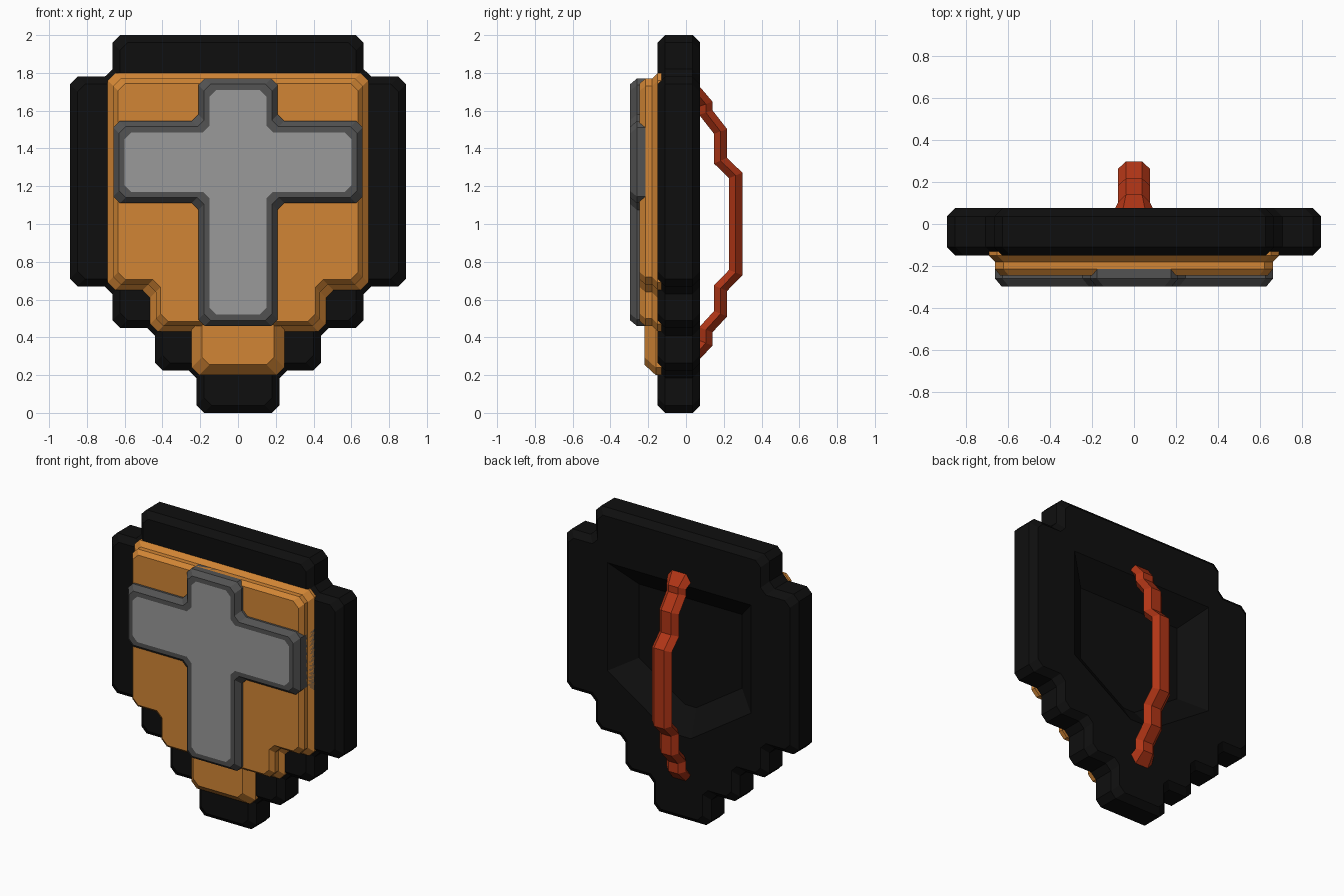
import bpy
import bmesh
from mathutils import Vector

if "Cube" in bpy.data.objects:
    bpy.data.objects.remove(bpy.data.objects["Cube"], do_unlink=True)


def material(name, r, g, b):
    m = bpy.data.materials.new(name)
    m.use_nodes = True
    m.diffuse_color = (r, g, b, 1)
    m.node_tree.nodes["Principled BSDF"].inputs["Base Color"].default_value = (r, g, b, 1)
    return m


black = material("black", 0.0045, 0.0045, 0.0045)
orange = material("orange", 0.64, 0.235, 0.035)
dark_grey = material("dark grey", 0.085, 0.085, 0.085)
light_grey = material("light grey", 0.32, 0.32, 0.32)
red = material("rust red", 0.44, 0.036, 0.008)


def mirrored(half):
    """Close a right-hand outline, given from bottom to top, across x = 0."""
    return [Vector(p) for p in half] + [Vector((-x, z)) for x, z in reversed(half)]


def inset(points, d):
    """Move every edge of the outline inward by d."""
    result = []
    for i, p in enumerate(points):
        a = (p - points[i - 1]).normalized()
        b = (points[(i + 1) % len(points)] - p).normalized()
        n1, n2 = Vector((-a.y, a.x)), Vector((-b.y, b.x))
        result.append(p + (n1 + n2) * d / (1 + n1.dot(n2)))
    return result


def chamfer(points, c):
    """Cut every corner of the outline."""
    result = []
    for i, p in enumerate(points):
        for q in (points[i - 1], points[(i + 1) % len(points)]):
            result.append(p + (q - p).normalized() * c)
    return result


def finish(bm, name, mats):
    bmesh.ops.recalc_face_normals(bm, faces=bm.faces[:])
    mesh = bpy.data.meshes.new(name)
    bm.to_mesh(mesh)
    bm.free()
    for m in mats:
        mesh.materials.append(m)
    obj = bpy.data.objects.new(name, mesh)
    bpy.context.collection.objects.link(obj)
    return obj


def bridge(bm, rings):
    """Join consecutive rings with quads and return the two caps."""
    for r, s in zip(rings, rings[1:]):
        for i in range(len(r)):
            j = (i + 1) % len(r)
            bm.faces.new((r[i], r[j], s[j], s[i]))
    return bm.faces.new(rings[0]), bm.faces.new(rings[-1])


def plate(name, half, levels, mats, corner=0.04):
    """Stack inset copies of an outline; levels are (inset, y)."""
    bm = bmesh.new()
    rings = []
    for d, y in levels:
        pts = inset(mirrored(half), d)
        if corner:
            pts = chamfer(pts, corner)
        rings.append([bm.verts.new((p.x, y, p.y)) for p in pts])
    caps = bridge(bm, rings)
    caps[1].material_index = len(mats) - 1
    return finish(bm, name, mats)


# Stepped shield body
body = plate("shield_body",
             [(0.22, 0), (0.22, 0.225), (0.44, 0.225), (0.44, 0.45), (0.665, 0.45),
              (0.665, 0.67), (0.89, 0.67), (0.89, 1.78), (0.665, 1.78), (0.665, 2)],
             [(0.04, 0.075), (0, 0.035), (0, -0.11), (0.04, -0.15)], [black])

# Dished recess in the back
cutter = plate("recess_cutter", [(0.09, 0.59), (0.55, 0.89), (0.55, 1.64)],
               [(-0.04, 0.106), (0, 0.075), (0.155, -0.05)], [black], corner=0)
cutter.hide_render = True
cut = body.modifiers.new("recess", 'BOOLEAN')
cut.operation = 'DIFFERENCE'
cut.solver = 'EXACT'
cut.object = cutter
bpy.context.view_layer.objects.active = body
bpy.ops.object.modifier_apply(modifier=cut.name)
bpy.data.objects.remove(cutter, do_unlink=True)

# Raised front panel and its lower tab
plate("front_panel",
      [(0.465, 0.43), (0.465, 0.65), (0.69, 0.65), (0.69, 1.8)],
      [(0, -0.13), (0, -0.15), (0.03, -0.18), (0.03, -0.215), (0.055, -0.245)], [orange])
plate("front_panel_tab", [(0.245, 0.2), (0.245, 0.6)],
      [(0, -0.13), (0, -0.16), (0.055, -0.22)], [orange])

# Cross with a light inlaid face
plate("front_cross",
      [(0.24, 0.43), (0.24, 1.08), (0.69, 1.08), (0.69, 1.575), (0.24, 1.575), (0.24, 1.8)],
      [(0, -0.13), (0, -0.15), (0.03, -0.18), (0.03, -0.26), (0.06, -0.296), (0.09, -0.297)],
      [dark_grey, light_grey], corner=0.035)

# Stepped grip on the back, a hexagonal section swept along a path of (y, z)
path = [Vector(p) for p in (
    (0.05, 1.70), (0.105, 1.635), (0.105, 1.59), (0.183, 1.49), (0.183, 1.335), (0.263, 1.257),
    (0.263, 0.743), (0.183, 0.66), (0.183, 0.525), (0.105, 0.44), (0.105, 0.37), (0.04, 0.30))]
section = [(0.075, 0), (0.038, 0.035), (-0.038, 0.035),
           (-0.075, 0), (-0.038, -0.035), (0.038, -0.035)]
bm = bmesh.new()
rings = []
for i, p in enumerate(path):
    before = (p - path[max(i - 1, 0)]).normalized()
    after = (path[min(i + 1, len(path) - 1)] - p).normalized()
    t = (before + after).normalized()
    normal = Vector((-t.y, t.x))
    reach = 1 / max(t.dot(after), t.dot(before))
    flare = 1.35 if i in (0, len(path) - 1) else 1
    rings.append([bm.verts.new((x * flare, p.x + normal.x * h * reach, p.y + normal.y * h * reach))
                  for x, h in section])
bridge(bm, rings)
finish(bm, "back_grip", [red])
